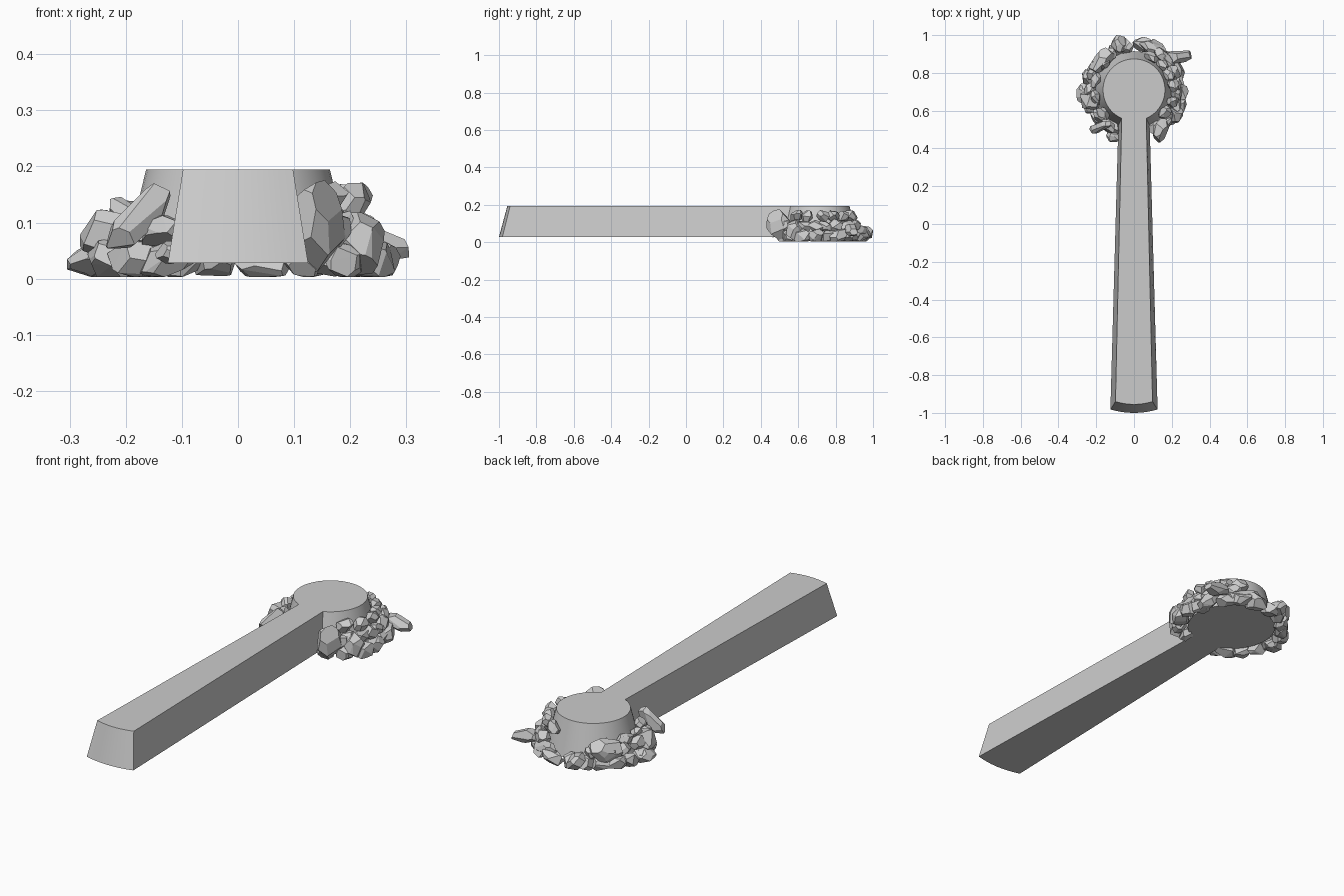
import bpy, bmesh, math, random
from mathutils import Vector, Euler

if "Cube" in bpy.data.objects:
    bpy.data.objects.remove(bpy.data.objects["Cube"])

random.seed(7)
CY = 0.71  # centre of the round pier head


def outline(radius, neck, front, y_corner, y_mid):
    """Keyhole outline: bowed front end, tapering walkway, round head."""
    pts = []
    for i in range(9):
        t = -1 + i / 4
        pts.append((front * t, y_mid + (y_corner - y_mid) * t * t))
    a0 = math.asin(neck / radius)
    start, end = -math.pi / 2 + a0, 1.5 * math.pi - a0
    for i in range(41):
        a = start + (end - start) * i / 40
        pts.append((radius * math.cos(a), CY + radius * math.sin(a)))
    return pts


def make_object(name, bm):
    bmesh.ops.recalc_face_normals(bm, faces=bm.faces)
    me = bpy.data.meshes.new(name)
    bm.to_mesh(me)
    bm.free()
    ob = bpy.data.objects.new(name, me)
    bpy.context.collection.objects.link(ob)
    return ob


# Pier: battered walls between a wide base outline and a narrower deck
bm = bmesh.new()
low = [bm.verts.new((x, y, 0.028)) for x, y in outline(0.205, 0.083, 0.125, -0.982, -1.0)]
top = [bm.verts.new((x, y, 0.195)) for x, y in outline(0.164, 0.065, 0.098, -0.94, -0.955)]
n = len(low)
for i in range(n):
    j = (i + 1) % n
    bm.faces.new((low[i], low[j], top[j], top[i]))
bm.faces.new(top)
bm.faces.new(low[::-1])
pier = make_object("stone_pier", bm)
bpy.context.view_layer.objects.active = pier
pier.select_set(True)
bpy.ops.object.shade_smooth_by_angle(angle=math.radians(30))


def add_rock(target, loc, size, rot, cuts=15):
    """Faceted boulder: a block trimmed by evenly spread, jittered planes."""
    bm = bmesh.new()
    bmesh.ops.create_cube(bm, size=2)
    twist = random.uniform(0, 6.28)
    for i in range(cuts):
        z = 1 - 2 * (i + 0.5) / cuts
        a = i * 2.39996 + twist
        r = math.sqrt(1 - z * z)
        nrm = Vector((r * math.cos(a), r * math.sin(a), z))
        nrm += Vector([random.uniform(-0.25, 0.25) for _ in range(3)])
        nrm.normalize()
        bmesh.ops.bisect_plane(bm, geom=bm.verts[:] + bm.edges[:] + bm.faces[:],
                               plane_co=nrm * random.uniform(0.72, 0.98),
                               plane_no=nrm, clear_outer=True)
        bmesh.ops.holes_fill(bm, edges=[e for e in bm.edges if e.is_boundary], sides=0)
    bmesh.ops.remove_doubles(bm, verts=bm.verts, dist=0.06)
    pts = []
    m = Euler([math.radians(v) for v in rot]).to_matrix()
    for v in bm.verts:
        p = m @ Vector([c * s for c, s in zip(v.co, size)]) + Vector(loc)
        pts.append((max(-0.305, min(0.305, p.x)), min(1.0, p.y), max(0.003, p.z)))
    bm.free()
    new = [target.verts.new(p) for p in pts]
    res = bmesh.ops.convex_hull(target, input=new)
    junk = [g for g in res["geom_interior"] + res["geom_unused"]
            if isinstance(g, bmesh.types.BMVert)]
    bmesh.ops.delete(target, geom=list(set(junk)), context='VERTS')


# Large individual boulders: location, half sizes, rotation in degrees
big = [
    ((0.142, 0.500, 0.095), (0.042, 0.075, 0.078), (35, 0, -25)),
    ((-0.178, 0.515, 0.105), (0.075, 0.028, 0.033), (0, -42, 20)),
    ((0.238, 0.885, 0.065), (0.085, 0.035, 0.032), (0, 12, 8)),
    ((-0.080, 0.955, 0.050), (0.042, 0.050, 0.034), (0, 0, 20)),
    ((0.105, 0.930, 0.055), (0.080, 0.036, 0.035), (0, 8, -22)),
    ((-0.175, 0.860, 0.085), (0.080, 0.042, 0.060), (0, -20, 50)),
    ((-0.230, 0.650, 0.075), (0.052, 0.055, 0.048), (0, 0, 0)),
    ((-0.262, 0.690, 0.032), (0.048, 0.055, 0.028), (0, -8, 0)),
    ((-0.110, 0.460, 0.045), (0.038, 0.030, 0.022), (0, 0, -30)),
    ((0.215, 0.585, 0.060), (0.045, 0.050, 0.058), (0, 0, 30)),
]
bm = bmesh.new()
for loc, size, rot in big:
    add_rock(bm, loc, size, rot)
make_object("large_boulders", bm)

# Smaller rubble in rings around the head: radius, height, size, first/last angle, count
rings = [
    (0.240, 0.034, 0.042, -58, 236, 18),
    (0.232, 0.085, 0.036, -48, 55, 8),
    (0.205, 0.140, 0.034, -35, 62, 6),
    (0.228, 0.085, 0.036, 125, 232, 7),
    (0.208, 0.118, 0.030, 140, 215, 4),
]
bm = bmesh.new()
for radius, z, s, a0, a1, count in rings:
    for i in range(count):
        deg = a0 + (a1 - a0) * i / (count - 1) + random.uniform(-3, 3)
        a = math.radians(deg)
        r = radius + random.uniform(-0.01, 0.012)
        size = (s * random.uniform(0.75, 1.0), s * random.uniform(0.95, 1.4),
                s * random.uniform(0.7, 0.95))
        add_rock(bm, (r * math.cos(a), CY + r * math.sin(a), z), size,
                 (random.uniform(-25, 25), random.uniform(-5, 30), deg), 13)
make_object("rubble", bm)
